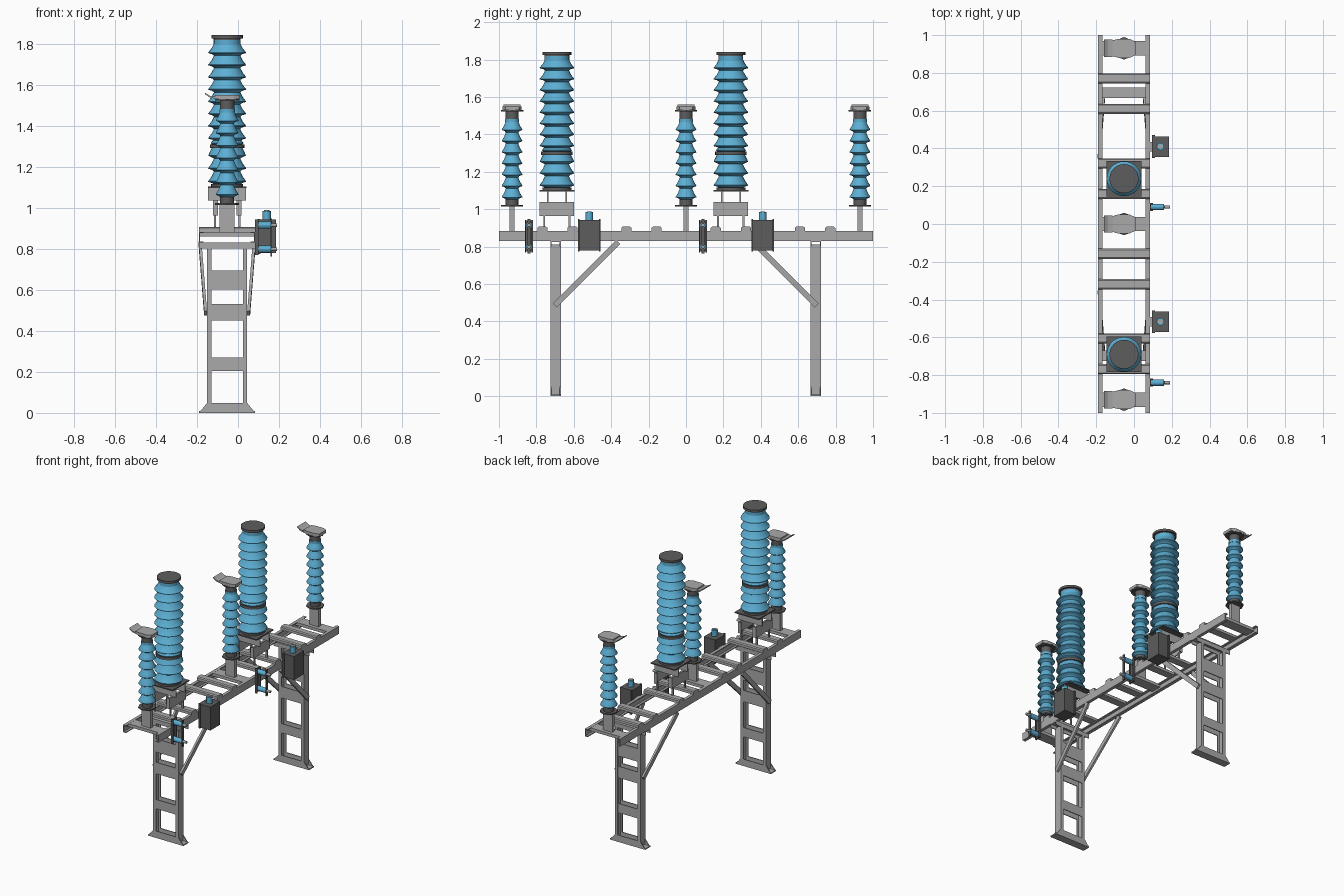
import bpy, bmesh, math
from mathutils import Vector

cube = bpy.data.objects.get("Cube")
if cube:
    bpy.data.objects.remove(cube, do_unlink=True)

def material(name, rgb):
    m = bpy.data.materials.new(name)
    m.use_nodes = True
    m.diffuse_color = (*rgb, 1)
    m.node_tree.nodes["Principled BSDF"].inputs["Base Color"].default_value = (*rgb, 1)
    return m

STEEL = material("galvanised_steel", (0.4, 0.4, 0.4))
DARK = material("dark_metal", (0.11, 0.11, 0.11))
BLUE = material("blue_porcelain", (0.11, 0.43, 0.66))
CX = -0.053          # centre line of the frame
HALF = 0.137         # half width of the frame

def finish(name, bm, mat, smooth=False):
    bmesh.ops.recalc_face_normals(bm, faces=bm.faces)
    me = bpy.data.meshes.new(name)
    bm.to_mesh(me)
    bm.free()
    me.materials.append(mat)
    ob = bpy.data.objects.new(name, me)
    bpy.context.collection.objects.link(ob)
    if smooth:
        bpy.ops.object.select_all(action='DESELECT')
        ob.select_set(True)
        bpy.context.view_layer.objects.active = ob
        bpy.ops.object.shade_smooth_by_angle(angle=math.radians(35))
    return ob

def box(name, mat, center, size):
    bm = bmesh.new()
    bmesh.ops.create_cube(bm, size=1)
    for v in bm.verts:
        v.co = Vector(center) + Vector(a * b for a, b in zip(v.co, size))
    return finish(name, bm, mat)

def extrude(name, mat, points, offset):
    """Closed outline pushed along an offset."""
    bm = bmesh.new()
    face = bm.faces.new([bm.verts.new(p) for p in points])
    new = bmesh.ops.extrude_face_region(bm, geom=[face])["geom"]
    bmesh.ops.translate(bm, vec=offset, verts=[g for g in new if isinstance(g, bmesh.types.BMVert)])
    return finish(name, bm, mat)

def channel(web, depth, width, t):
    """C outline: web at coordinate 'web', flanges of signed depth, centred on zero."""
    s = math.copysign(t, depth)
    h = width / 2
    a, b, c = web, web + s, web + depth
    return [(a, -h), (c, -h), (c, t - h), (b, t - h), (b, h - t), (c, h - t), (c, h), (a, h)]

def lathe(name, mat, profile, x, y, n=24):
    """Profile of (radius, height) spun about a vertical axis."""
    bm = bmesh.new()
    rings = [[bm.verts.new((x + r * math.cos(math.tau * i / n), y + r * math.sin(math.tau * i / n), z))
              for i in range(n)] for r, z in profile]
    for lo, hi in zip(rings, rings[1:]):
        for i in range(n):
            j = (i + 1) % n
            bm.faces.new((lo[i], lo[j], hi[j], hi[i]))
    bm.faces.new(rings[0])
    bm.faces.new(rings[-1])
    return finish(name, bm, mat, True)

def drum(name, mat, x, y, r, z0, z1, n=24):
    return lathe(name, mat, [(r, z0), (r, z1)], x, y, n)

def rod_x(name, mat, r, x0, x1, y, z):
    ring = [(x0, y + r * math.cos(math.tau * i / 14), z + r * math.sin(math.tau * i / 14)) for i in range(14)]
    return extrude(name, mat, ring, (x1 - x0, 0, 0))

def sheds(name, x, y, core, rim, z0, z1, count):
    """Stack of sharp-edged skirts with hollowed undersides."""
    pitch = (z1 - z0) / count
    prof = []
    for k in range(count):
        z = z0 + k * pitch
        prof += [(core, z), (core + (rim - core) * 0.3, z + pitch * 0.12), (rim, z + pitch * 0.22),
                 (rim, z + pitch * 0.27), (core + (rim - core) * 0.42, z + pitch * 0.62),
                 (core + (rim - core) * 0.1, z + pitch * 0.92)]
    prof.append((core, z1))
    return lathe(name, BLUE, prof, x, y, 28)

# Long rails: channels with their backs outward
for side, tag in ((-1, "right"), (1, "left")):
    outline = channel(CX + side * HALF, -side * 0.022, 0.053, 0.006)
    extrude(f"{tag}_rail", STEEL, [(a, -1, b + 0.856) for a, b in outline], (0, 2, 0))

# Cross channels lying over the rails, in pairs
for mid in (-0.687, -0.238, 0.24, 0.69):
    for dy in (-0.081, 0.081):
        bm_outline = [(-0.027, 0), (0.027, 0), (0.027, 0.018), (0.02, 0.024), (-0.02, 0.024), (-0.027, 0.018)]
        extrude("cross_channel", STEEL, [(CX - HALF, mid + dy + a, 0.882 + b) for a, b in bm_outline],
                (2 * HALF, 0, 0))

# Support legs with battens, feet and diagonal braces
for ly, inward in ((-0.697, 1), (0.694, -1)):
    for side in (-1, 1):
        outline = channel(CX + side * 0.098, -side * 0.021, 0.056, 0.006)
        extrude("leg_post", STEEL, [(a, ly + b, 0.01) for a, b in outline], (0, 0, 0.8))
        # brace running from the post up to the rail
        a = Vector((CX + side * 0.105, ly - inward * 0.005, 0.485))
        b = Vector((CX + side * 0.132, ly + inward * 0.335, 0.825))
        w = Vector((0, -inward * 0.011, 0.011))
        t = Vector((side * 0.007, 0, 0))
        extrude("leg_brace", STEEL, [a - w - t, a + w - t, a + w + t, a - w + t], b - a)
        # flared foot gussets
        foot = [(-HALF, 0), (HALF, 0), (0.098, 0.048), (-0.098, 0.048)]
        extrude("foot_gusset", STEEL, [(CX + p, ly + side * 0.028, q) for p, q in foot],
                (0, -side * 0.006, 0))
        for z, h in ((0.648, 0.092), (0.49, 0.08), (0.237, 0.065)):
            box("leg_batten", STEEL, (CX, ly + side * 0.0245, z), (0.17, 0.006, h))
    box("foot_plate", STEEL, (CX, ly, 0.004), (2 * HALF, 0.056, 0.008))
    cap = channel(0.83, -0.03, 0.056, 0.006)
    extrude("leg_cap", STEEL, [(CX - HALF, ly + q, p) for p, q in cap], (2 * HALF, 0, 0))

# Slim post insulators on pedestals
for y in (-0.93, 0, 0.93):
    box("pedestal_beam", STEEL, (CX, y, 0.871), (2 * HALF - 0.004, 0.075, 0.021))
    box("pedestal_post", STEEL, (CX, y, 0.948), (0.072, 0.027, 0.134))
    drum("post_base_plate", DARK, CX, y, 0.058, 1.014, 1.022, 8)
    drum("post_base_collar", DARK, CX, y, 0.034, 1.022, 1.066)
    sheds("post_insulator", CX, y, 0.033, 0.055, 1.05, 1.47, 7)
    drum("post_neck", BLUE, CX, y, 0.038, 1.465, 1.482)
    drum("post_top_collar", DARK, CX, y, 0.035, 1.48, 1.522)
    drum("post_top_plate", DARK, CX, y, 0.06, 1.522, 1.529, 8)
    pad = [(-0.06, -0.042), (-0.03, -0.05), (0.03, -0.05), (0.06, -0.036),
           (0.06, 0.036), (0.03, 0.05), (-0.03, 0.05), (-0.06, 0.042)]
    extrude("terminal_pad", STEEL, [(CX + p, y + q, 1.529) for p, q in pad], (0, 0, 0.02))
    blade = [(-0.06, 1.532), (-0.085, 1.537), (-0.107, 1.553), (-0.107, 1.56), (-0.085, 1.546), (-0.06, 1.541)]
    extrude("terminal_blade", STEEL, [(CX + p, y - 0.046, q) for p, q in blade], (0, 0.092, 0))

# Large breaker columns on their stands
for y in (-0.69, 0.24):
    for side in (-1, 1):
        lower = channel(CX + side * 0.07, -side * 0.025, 0.184, 0.006)
        extrude("stand_side_channel", STEEL, [(a, y + b, 0.963) for a, b in lower], (0, 0, 0.074))
        box("stand_top_beam", STEEL, (CX, y + side * 0.05, 1.066), (0.186, 0.008, 0.06))
        for sy in (-1, 1):
            box("stand_bolt", STEEL, (CX + side * 0.06, y + sy * 0.068, 0.934), (0.01, 0.01, 0.06))
    drum("column_base_plate", DARK, CX, y, 0.132, 1.095, 1.103, 4).rotation_euler = (0, 0, 0)
    drum("column_base_flange", DARK, CX, y, 0.078, 1.103, 1.116)
    sheds("lower_column", CX, y, 0.064, 0.092, 1.112, 1.24, 2)
    lathe("lower_column_head", BLUE, [(0.064, 1.24), (0.092, 1.254), (0.086, 1.268), (0.074, 1.292)], CX, y)
    drum("middle_flange", DARK, CX, y, 0.084, 1.29, 1.309)
    lathe("upper_column_foot", BLUE, [(0.074, 1.308), (0.08, 1.315), (0.07, 1.328)], CX, y)
    sheds("upper_column", CX, y, 0.064, 0.092, 1.324, 1.8, 8)
    drum("column_neck", BLUE, CX, y, 0.066, 1.795, 1.818)
    lathe("column_cap", DARK, [(0.066, 1.815), (0.066, 1.825), (0.077, 1.825), (0.077, 1.841)], CX, y)

# Turn the four-sided base plates square to the frame
for ob in bpy.data.objects:
    if ob.name.startswith("column_base_plate"):
        c = sum((v.co for v in ob.data.vertices), Vector()) / len(ob.data.vertices)
        for v in ob.data.vertices:
            p = v.co - c
            v.co = c + Vector(((p.x - p.y) * 0.7071, (p.x + p.y) * 0.7071, p.z))

# Control boxes hung on the left rail
for y in (-0.517, 0.41):
    box("control_box", DARK, (0.14, y, 0.86), (0.092, 0.108, 0.164))
    for dy in (-0.056, 0.056):
        box("box_edge_strip", DARK, (0.103, y + dy, 0.86), (0.014, 0.008, 0.172))
    box("box_bracket", STEEL, (0.09, y, 0.856), (0.014, 0.05, 0.045))
    drum("box_bushing", BLUE, 0.14, y, 0.02, 0.94, 0.985)
    drum("box_bushing_stud", STEEL, 0.14, y, 0.013, 0.985, 0.988, 12)

# Side brackets carrying two short horizontal insulators
for y in (-0.84, 0.09):
    for dy in (-0.018, 0.018):
        box("bracket_strip", DARK, (0.092, y + dy, 0.856), (0.016, 0.007, 0.174))
    box("bracket_back", DARK, (0.088, y, 0.856), (0.006, 0.036, 0.165))
    box("bracket_bar", DARK, (0.161, y, 0.855), (0.007, 0.016, 0.185))
    for z in (0.915, 0.798):
        rod_x("side_insulator", BLUE, 0.017, 0.09, 0.16, y, z)
        rod_x("side_stud", STEEL, 0.009, 0.16, 0.19, y, z)
